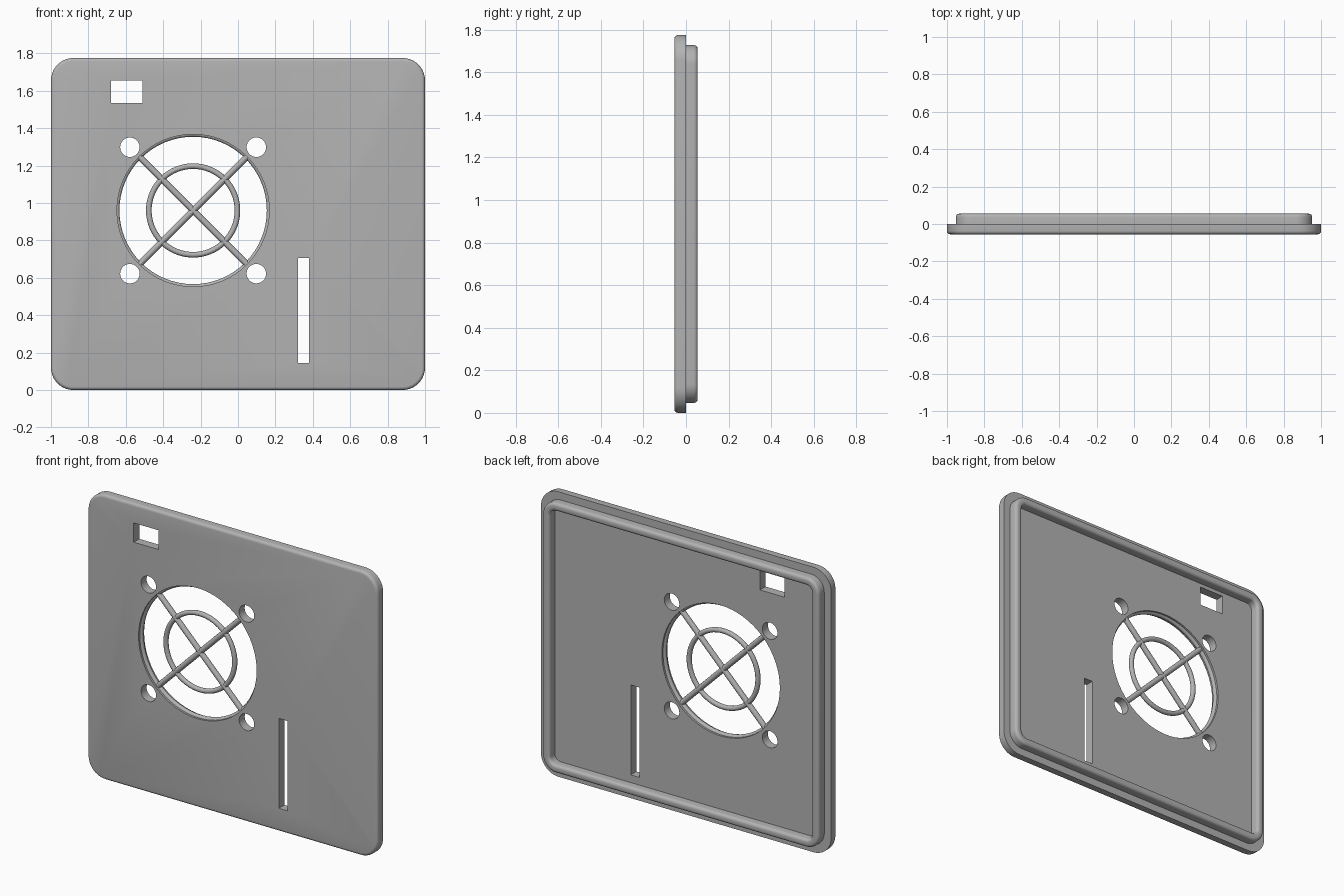
import bpy, bmesh, math
from mathutils import Matrix, Vector

cube = bpy.data.objects.get("Cube")
if cube:
    bpy.data.objects.remove(cube, do_unlink=True)

HEIGHT = 1.775
MID = HEIGHT / 2
DEPTH = 0.055
FAN = Vector((-0.24, 0, 0.96))

grey = bpy.data.materials.new("light grey plastic")
grey.use_nodes = True
colour = (0.45, 0.45, 0.45, 1)
grey.diffuse_color = colour
grey.node_tree.nodes["Principled BSDF"].inputs["Base Color"].default_value = colour


def finish(name, bm):
    bmesh.ops.recalc_face_normals(bm, faces=bm.faces)
    mesh = bpy.data.meshes.new(name)
    bm.to_mesh(mesh)
    bm.free()
    obj = bpy.data.objects.new(name, mesh)
    bpy.context.collection.objects.link(obj)
    mesh.materials.append(grey)
    return obj


def apply_modifiers(obj):
    bpy.context.view_layer.update()
    evaluated = obj.evaluated_get(bpy.context.evaluated_depsgraph_get())
    obj.data = bpy.data.meshes.new_from_object(evaluated)
    obj.modifiers.clear()


def smooth(obj, degrees=35):
    bpy.ops.object.select_all(action='DESELECT')
    obj.select_set(True)
    bpy.context.view_layer.objects.active = obj
    bpy.ops.object.shade_smooth_by_angle(angle=math.radians(degrees))


def outline(hx, hz, radius, steps=10):
    """Rounded rectangle in the xz plane."""
    points = []
    for k, (sx, sz) in enumerate([(1, 1), (-1, 1), (-1, -1), (1, -1)]):
        for i in range(steps + 1):
            a = math.pi / 2 * (k + i / steps)
            points.append((sx * (hx - radius) + radius * math.cos(a),
                           sz * (hz - radius) + radius * math.sin(a) + MID))
    return points


def loft(bm, sections, closed=False):
    """Bridge rounded-rectangle sections given as (half x, half z, radius, y)."""
    loops = [[bm.verts.new((x, y, z)) for x, z in outline(hx, hz, r)]
             for hx, hz, r, y in sections]
    pairs = list(zip(loops, loops[1:]))
    if closed:
        pairs.append((loops[-1], loops[0]))
    else:
        bm.faces.new(loops[0])
        bm.faces.new(loops[-1])
    for a, b in pairs:
        for i in range(len(a)):
            j = (i + 1) % len(a)
            bm.faces.new((a[i], a[j], b[j], b[i]))


def fillet(size, steps=4):
    """Inset and drop pairs of a quarter-round edge, face side first."""
    angles = [math.pi / 2 * i / steps for i in range(steps + 1)]
    return [(size * (1 - math.sin(a)), size * (1 - math.cos(a))) for a in angles]


def cylinder(bm, radius, length, matrix, sides):
    bmesh.ops.create_cone(bm, cap_ends=True, segments=sides, radius1=radius,
                          radius2=radius, depth=length, matrix=matrix)


def ring(name, major, minor, sides=64, tube=12):
    bm = bmesh.new()
    loops = []
    for i in range(sides):
        a = 2 * math.pi * i / sides
        loops.append([])
        for j in range(tube):
            t = 2 * math.pi * j / tube
            r = major + minor * math.cos(t)
            loops[-1].append(bm.verts.new((FAN.x + r * math.cos(a), -DEPTH / 2 + minor * math.sin(t),
                                           FAN.z + r * math.sin(a))))
    for i in range(sides):
        a, b = loops[i], loops[(i + 1) % sides]
        for j in range(tube):
            k = (j + 1) % tube
            bm.faces.new((a[j], a[k], b[k], b[j]))
    smooth(finish(name, bm), 60)


# Front plate with a rounded front edge
bm = bmesh.new()
loft(bm, [(1 - inset, MID - inset, 0.12 - inset, -DEPTH + drop)
          for inset, drop in fillet(0.018)] + [(1, MID, 0.12, 0)])
plate = finish("front_plate", bm)

# Cutter for the fan opening, screw holes, switch window and cable slot
bm = bmesh.new()
across = Matrix.Rotation(math.pi / 2, 4, 'X')
cylinder(bm, 0.407, 0.4, Matrix.Translation(FAN) @ across, 64)
for sx in (-1, 1):
    for sz in (-1, 1):
        spot = FAN + Vector((sx, 0, sz)) * 0.338
        cylinder(bm, 0.052, 0.4, Matrix.Translation(spot) @ across, 32)
for x, z, w, h in [(-0.595, 1.595, 0.17, 0.12), (0.35, 0.425, 0.06, 0.56)]:
    bmesh.ops.create_cube(bm, size=1, matrix=Matrix.Translation((x, 0, z))
                          @ Matrix.Diagonal((w, 0.4, h, 1)))
cutter = finish("opening_cutter", bm)
cutter.hide_render = True
cut = plate.modifiers.new("openings", 'BOOLEAN')
cut.operation = 'DIFFERENCE'
cut.solver = 'EXACT'
cut.object = cutter
apply_modifiers(plate)
bpy.data.objects.remove(cutter, do_unlink=True)
smooth(plate)

# Raised lip on the back, rounded on both top edges
bm = bmesh.new()
OUT, WALL, R = 0.047, 0.05, 0.09
rounds = fillet(0.018)
profile = [(OUT, -0.004)] + [(OUT + i, DEPTH - d) for i, d in reversed(rounds)]
profile += [(OUT + WALL - i, DEPTH - d) for i, d in rounds] + [(OUT + WALL, -0.004)]
loft(bm, [(1 - p, MID - p, max(R + OUT - p, 0.03), y) for p, y in profile], closed=True)
smooth(finish("back_lip", bm))

# Fan guard: rim, middle ring and two crossed bars
ring("guard_rim", 0.41, 0.016)
ring("guard_middle_ring", 0.237, 0.015)
bm = bmesh.new()
for angle in (-45, 45):
    turn = Matrix.Rotation(math.radians(angle), 4, 'Y')
    cylinder(bm, 0.017, 0.82, Matrix.Translation(FAN + Vector((0, -DEPTH / 2, 0))) @ turn, 12)
smooth(finish("guard_cross_bars", bm))
